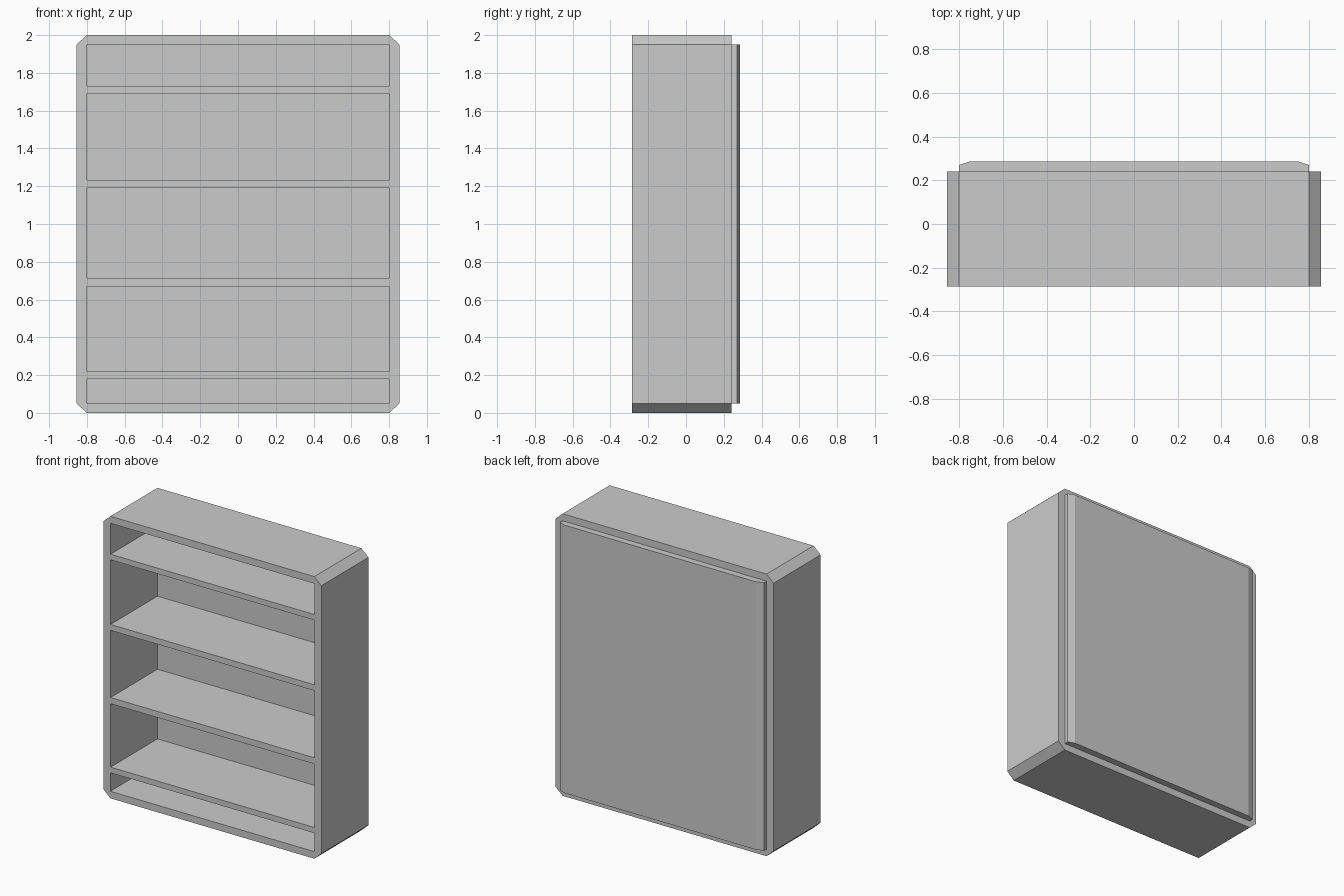
import bpy, bmesh
from mathutils import Vector

if "Cube" in bpy.data.objects:
    bpy.data.objects.remove(bpy.data.objects["Cube"])

FRONT, REAR, BACK = -0.287, 0.24, 0.287
HX, IN_X = 0.855, 0.80          # outer and inner half widths
Z0, Z1 = 0.05, 1.95             # opening bottom and top


def extruded(name, verts, faces, vec):
    """Flat faces pushed along vec into a closed solid."""
    bm = bmesh.new()
    vs = [bm.verts.new(v) for v in verts]
    for f in faces:
        bm.faces.new([vs[i] for i in f])
    ext = bmesh.ops.extrude_face_region(bm, geom=bm.faces[:], use_keep_orig=True)
    moved = [g for g in ext["geom"] if isinstance(g, bmesh.types.BMVert)]
    bmesh.ops.translate(bm, verts=moved, vec=Vector(vec))
    bmesh.ops.recalc_face_normals(bm, faces=bm.faces[:])
    me = bpy.data.meshes.new(name)
    bm.to_mesh(me)
    bm.free()
    ob = bpy.data.objects.new(name, me)
    bpy.context.collection.objects.link(ob)
    return ob


# Outer case: chamfered octagon ring around a square-cornered opening
inner = [(-IN_X, Z0), (IN_X, Z0), (IN_X, Z1), (-IN_X, Z1)]
outer = [(-HX, Z0), (-IN_X, 0), (IN_X, 0), (HX, Z0),
         (HX, Z1), (IN_X, 2), (-IN_X, 2), (-HX, Z1)]
ring = []
for i in range(4):
    a, b, j = 4 + 2 * i, 5 + 2 * i, (i + 1) % 4
    c = 4 + (2 * i + 2) % 8
    ring += [(i, a, b), (i, b, c, j)]
extruded("case", [(x, FRONT, z) for x, z in inner + outer], ring,
         (0, REAR - FRONT, 0))

# Shelves
for n, (lo, hi) in enumerate([(0.18, 0.22), (0.67, 0.714),
                              (1.19, 1.232), (1.69, 1.73)], 1):
    extruded(f"shelf_{n}", [(-IN_X, FRONT + 0.002, lo), (IN_X, FRONT + 0.002, lo),
                            (IN_X, REAR, lo), (-IN_X, REAR, lo)],
             [(0, 1, 2, 3)], (0, 0, hi - lo))

# Back panel with sloped side edges
profile = [(-IN_X, REAR), (IN_X, REAR), (IN_X, 0.27),
           (0.75, BACK), (-0.75, BACK), (-IN_X, 0.27)]
extruded("back_panel", [(x, y, Z0) for x, y in profile],
         [range(6)], (0, 0, Z1 - Z0))
